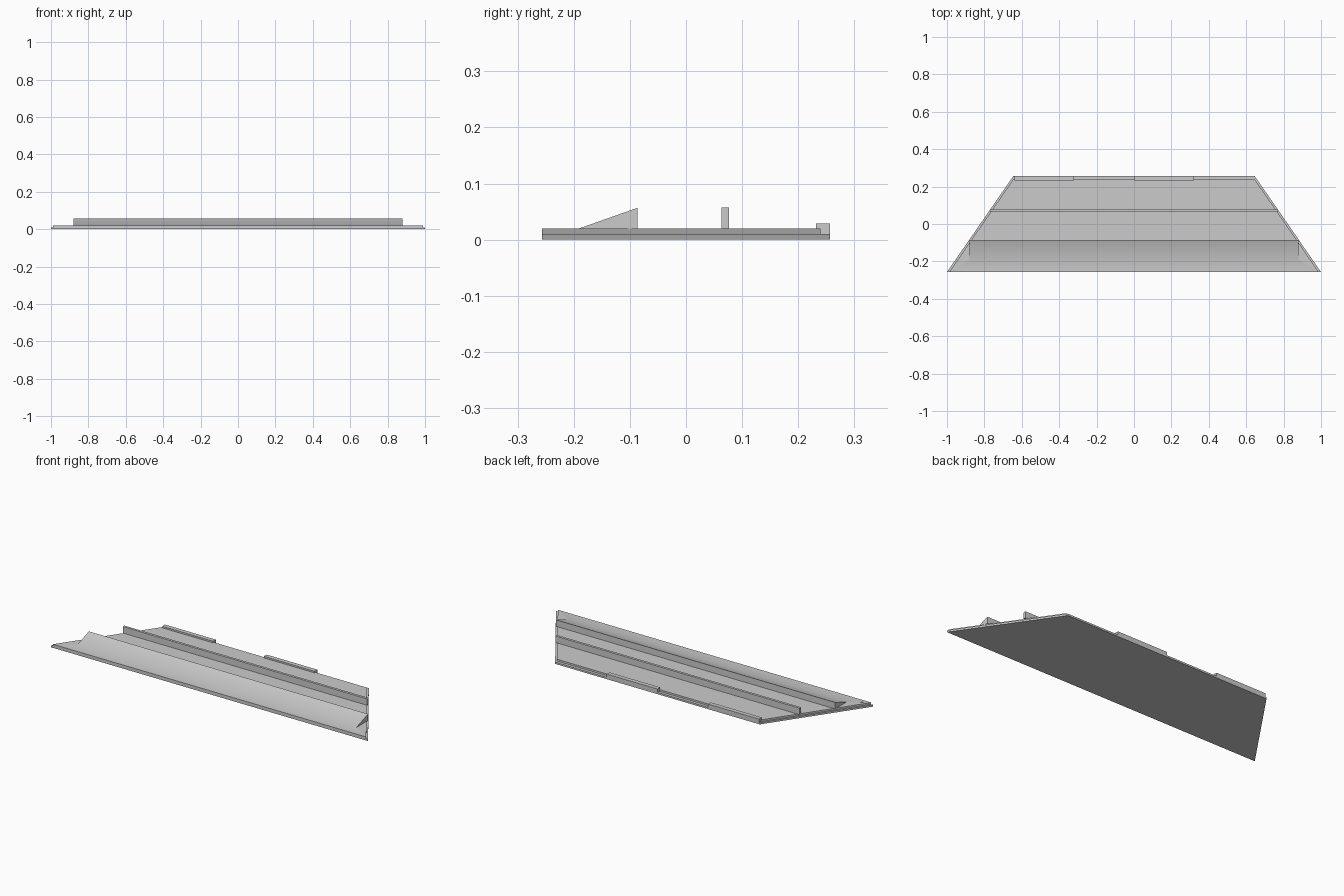
import bpy

cube = bpy.data.objects.get("Cube")
if cube:
    bpy.data.objects.remove(cube, do_unlink=True)

grey = bpy.data.materials.new("plain_grey")
grey.use_nodes = True
colour = (0.6, 0.6, 0.6, 1)
grey.diffuse_color = colour
grey.node_tree.nodes["Principled BSDF"].inputs["Base Color"].default_value = colour

FRONT, BACK = -0.257, 0.257


def half_width(y):
    """Half width of the tapering base at depth y."""
    return 1 - 0.355 * (y - FRONT) / (BACK - FRONT)


def loft(name, sections):
    """Solid from sections (y, x_min, x_max, z_min, z_max) running front to back."""
    verts, faces = [], []
    for y, x0, x1, z0, z1 in sections:
        verts += [(x0, y, z0), (x1, y, z0), (x1, y, z1), (x0, y, z1)]
    for s in range(len(sections) - 1):
        a = 4 * s
        for i in range(4):
            j = (i + 1) % 4
            faces.append((a + j, a + i, a + 4 + i, a + 4 + j))
    last = len(verts) - 4
    faces += [(0, 1, 2, 3), (last + 3, last + 2, last + 1, last)]
    mesh = bpy.data.meshes.new(name)
    mesh.from_pydata(verts, [], faces)
    mesh.materials.append(grey)
    obj = bpy.data.objects.new(name, mesh)
    bpy.context.collection.objects.link(obj)
    return obj


def slab(name, y_back, inset, z0, z1):
    spans = [(y, half_width(y) - inset) for y in (FRONT, y_back)]
    return loft(name, [(y, -w, w, z0, z1) for y, w in spans])


def box(name, x0, x1, y0, y1, z0, z1):
    return loft(name, [(y, x0, x1, z0, z1) for y in (y0, y1)])


# Two stacked tapering plates
slab("lower_plate", BACK, 0, 0, 0.01)
slab("upper_plate", 0.24, 0.012, 0.01, 0.02)

# Front ramp, blending into a flat apron along the front edge
apron = half_width(FRONT) - 0.014
ramp = loft("front_ramp", [
    (FRONT, -apron, apron, 0.0195, 0.0203),
    (-0.19, -0.88, 0.88, 0.0195, 0.0203),
    (-0.086, -0.88, 0.88, 0.0195, 0.057),
])
bpy.ops.object.select_all(action="DESELECT")
ramp.select_set(True)
bpy.context.view_layer.objects.active = ramp
bpy.ops.object.shade_smooth_by_angle(angle=0.52)

# Low wall across the middle
box("cross_wall", -0.77, 0.77, 0.063, 0.077, 0.02, 0.057)

# Alternating tabs along the back edge
for i, x in enumerate((-0.64, 0)):
    box(f"back_tab_{i + 1}", x, x + 0.32, 0.232, BACK, 0.01, 0.029)
